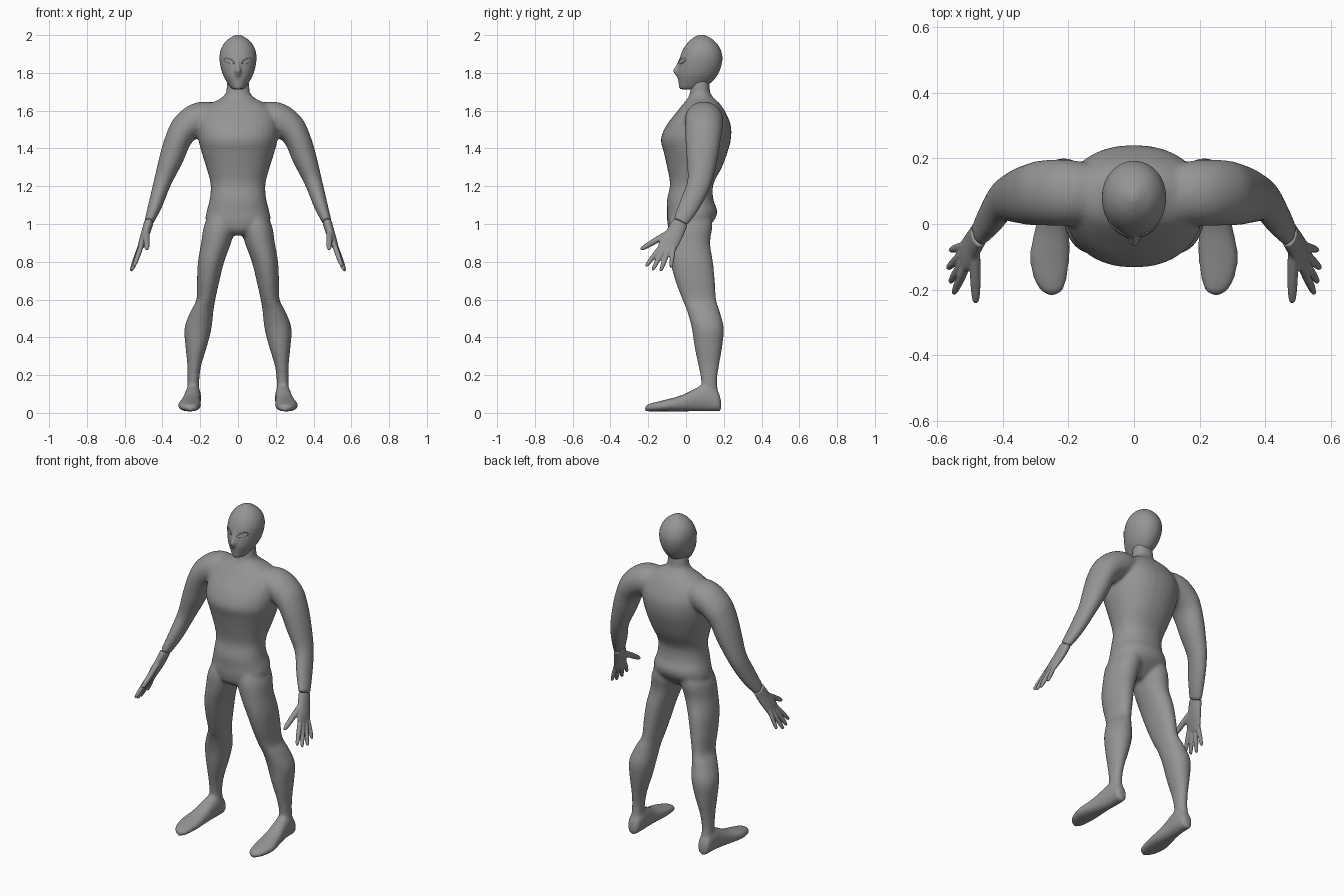
import bpy, bmesh
from math import cos, sin, pi, copysign
from mathutils import Vector
from mathutils.bvhtree import BVHTree

if "Cube" in bpy.data.objects:
    bpy.data.objects.remove(bpy.data.objects["Cube"])

X, Y, Z = Vector((1, 0, 0)), Vector((0, 1, 0)), Vector((0, 0, 1))

grey = bpy.data.materials.new("plain grey")
grey.use_nodes = True
grey.diffuse_color = (0.3, 0.3, 0.3, 1)
grey.node_tree.nodes["Principled BSDF"].inputs["Base Color"].default_value = grey.diffuse_color


def smooth_rows(rows, steps=5):
    """Catmull-Rom interpolation of section rows."""
    out = []
    for i in range(len(rows) - 1):
        quad = (rows[max(i - 1, 0)], rows[i], rows[i + 1], rows[min(i + 2, len(rows) - 1)])
        for k in range(steps):
            t = k / steps
            out.append([b + t / 2 * (c - a + t * (2 * a - 5 * b + 4 * c - d + t * (3 * (b - c) + d - a)))
                        for a, b, c, d in zip(*quad)])
    return out + [list(rows[-1])]


def loft(bm, rows, axes=None, power=2.0, side=1, sides=32):
    """Skin rows of (x, y, z, half_u, half_v); free axes follow the path."""
    rows = smooth_rows(rows)
    rings = []
    for i, (x, y, z, hu, hv) in enumerate(rows):
        if axes:
            u, v = axes
        else:
            a, b = rows[max(i - 1, 0)], rows[min(i + 1, len(rows) - 1)]
            t = (Vector(b[:3]) - Vector(a[:3])).normalized()
            v = (Y - t * t.dot(Y)).normalized()
            u = v.cross(t)
        ring = []
        for k in range(sides):
            c, s = cos(2 * pi * k / sides), sin(2 * pi * k / sides)
            p = (Vector((x, y, z)) + u * hu * copysign(abs(c) ** (2 / power), c)
                 + v * hv * copysign(abs(s) ** (2 / power), s))
            ring.append(bm.verts.new((p.x * side, p.y, p.z)))
        rings.append(ring)
    faces = [bm.faces.new(rings[0]), bm.faces.new(rings[-1][::-1])]
    for a, b in zip(rings, rings[1:]):
        for k in range(sides):
            j = (k + 1) % sides
            faces.append(bm.faces.new((a[k], b[k], b[j], a[j])))
    bmesh.ops.recalc_face_normals(bm, faces=faces)


def finish(name, bm, voxel=0, relax=0):
    """Make the object and fuse its overlapping pieces into one skin."""
    mesh = bpy.data.meshes.new(name)
    bm.to_mesh(mesh)
    bm.free()
    mesh.materials.append(grey)
    obj = bpy.data.objects.new(name, mesh)
    bpy.context.collection.objects.link(obj)
    bpy.ops.object.select_all(action="DESELECT")
    obj.select_set(True)
    bpy.context.view_layer.objects.active = obj
    if voxel:
        remesh = obj.modifiers.new("fuse", "REMESH")
        remesh.mode = "VOXEL"
        remesh.voxel_size = voxel
        soften = obj.modifiers.new("soften", "SMOOTH")
        soften.factor, soften.iterations = 0.5, relax
        for mod in ("fuse", "soften"):
            bpy.ops.object.modifier_apply(modifier=mod)
    bpy.ops.object.shade_smooth()
    return obj


def upright(rows):
    """Rows of (z, front, back, half_width) to centred level sections."""
    return [(0, (f + b) / 2, z, w, (b - f) / 2) for z, f, b, w in rows]


# Torso with neck: z, front, back, half width
torso = upright([
    (.94, -.06, .06, .06), (.97, -.09, .1, .12), (1.02, -.1, .15, .17), (1.07, -.1, .165, .165),
    (1.13, -.1, .145, .15), (1.21, -.085, .145, .145), (1.3, -.1, .19, .168), (1.38, -.118, .22, .193),
    (1.45, -.133, .238, .21), (1.52, -.105, .238, .215), (1.58, -.06, .215, .205), (1.63, -.02, .185, .16),
    (1.66, .005, .155, .1), (1.69, .02, .13, .066), (1.73, .025, .125, .06), (1.78, .03, .12, .055)])

# Leg: z, inner, outer, front, back
leg = [((i + o) / 2, (f + b) / 2, z, (o - i) / 2, (b - f) / 2) for z, i, o, f, b in [
    (1.07, .03, .14, -.07, .13), (.99, .015, .18, -.095, .14), (.9, .037, .195, -.095, .128),
    (.8, .073, .212, -.083, .143), (.7, .098, .217, -.057, .153), (.6, .12, .22, -.02, .16),
    (.54, .13, .25, .005, .178), (.45, .14, .283, .03, .2), (.35, .165, .278, .045, .192),
    (.25, .195, .268, .065, .175), (.17, .205, .268, .08, .165), (.1, .205, .27, .08, .172),
    (.04, .205, .27, .09, .18)]]

# Foot from heel to toe: y, centre x, half width, top
foot = [(x, y, (t + .008) / 2, w, (t - .008) / 2) for y, x, w, t in [
    (.186, .238, .02, .06), (.17, .238, .036, .11), (.11, .238, .042, .15), (.05, .243, .045, .13),
    (-.02, .25, .053, .095), (-.1, .257, .061, .072), (-.17, .255, .05, .055), (-.205, .25, .032, .045),
    (-.217, .25, .012, .035)]]

# Arm along its path: x, y, z, half thickness, half depth
arm = [(.08, .09, 1.56, .07, .08), (.19, .095, 1.56, .088, .1), (.27, .095, 1.515, .082, .1),
       (.315, .09, 1.45, .07, .094), (.352, .085, 1.35, .064, .083), (.4, .07, 1.22, .047, .064),
       (.438, .018, 1.1, .037, .056), (.472, -.03, 1.01, .025, .042)]
palm = [arm[-1], (.49, -.06, .95, .023, .047), (.508, -.09, .9, .019, .052), (.522, -.105, .86, .012, .047)]

body = bmesh.new()
loft(body, torso, (X, Y), 2.2)
for side in (1, -1):
    loft(body, leg, (X, Y), 2.1, side)
    loft(body, foot, (X, Z), 2.3, side)
    loft(body, arm, side=side)
finish("body", body, .009, 10)

# Hands: digits as base, tip and thickness
fingers = [((.51, -.125, .89), (.55, -.213, .775), .013), ((.517, -.11, .88), (.56, -.178, .755), .013),
           ((.52, -.088, .875), (.567, -.135, .75), .013), ((.52, -.066, .88), (.56, -.08, .768), .012),
           ((.485, -.08, .96), (.482, -.24, .865), .016)]
for side, label in ((1, "left"), (-1, "right")):
    hand = bmesh.new()
    loft(hand, palm, side=side)
    for base, tip, r in fingers:
        a, b = Vector(base), Vector(tip)
        loft(hand, [(*a.lerp(b, t), r * s, r * s) for t, s in
                    ((0, 1), (.35, 1.05), (.7, .95), (.93, .7), (1, .3))], side=side, sides=16)
    finish(label + "_hand", hand, .005, 2)

# Head: z, front, back, half width
skull = upright([
    (1.713, -.03, .06, .026), (1.722, -.036, .09, .038), (1.75, -.04, .135, .058), (1.79, -.045, .168, .08),
    (1.84, -.04, .188, .094), (1.89, -.03, .192, .098), (1.935, -.01, .178, .087), (1.97, .018, .15, .062),
    (1.99, .045, .12, .034), (2.002, .07, .095, .01)])
nose = upright([(1.775, -.048, 0, .012), (1.795, -.06, 0, .019), (1.812, -.069, 0, .018),
                (1.84, -.052, 0, .013), (1.875, -.036, 0, .009)])
head = bmesh.new()
loft(head, skull, (X, Y), 2.05)
loft(head, nose, (X, Y))
head_obj = finish("head", head, .006, 5)

# Slanted almond eyes laid on the face, with a raised rim
tree = BVHTree.FromPolygons([v.co for v in head_obj.data.vertices],
                            [p.vertices for p in head_obj.data.polygons])
for side, label in ((1, "left"), (-1, "right")):
    eye = bmesh.new()
    rings = []
    for size, lift in ((1.15, -.003), (1.08, .005), (.9, .005), (.8, .001), (.4, .003)):
        ring = []
        for k in range(24):
            a = 2 * pi * k / 24
            dx, dz = .027 * size * cos(a), .013 * size * sin(a) * abs(sin(a)) ** .4
            x, z = .048 + dx, 1.863 + dz + .35 * dx
            hit = tree.ray_cast(Vector((x * side, -1, z)), Y)[0]
            ring.append(eye.verts.new((hit.x, hit.y - lift, hit.z)))
        rings.append(ring)
    for a, b in zip(rings, rings[1:]):
        for k in range(24):
            j = (k + 1) % 24
            eye.faces.new((a[k], a[j], b[j], b[k])[::side])
    eye.faces.new(rings[-1][::side])
    finish(label + "_eye", eye)
